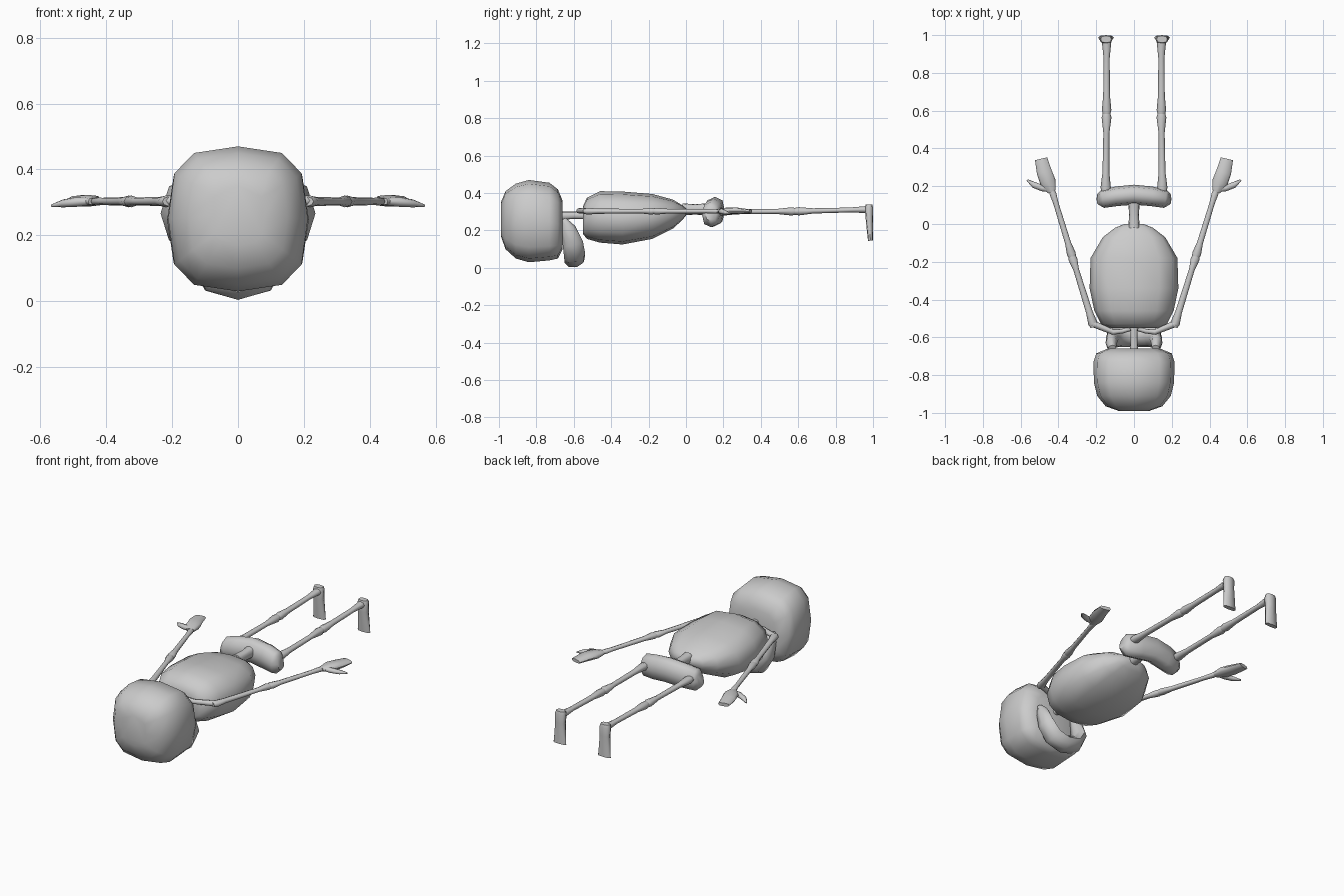
import bpy, bmesh, math
from mathutils import Vector

bone = bpy.data.materials.new("pale grey")
bone.diffuse_color = (0.6, 0.6, 0.6, 1)


def loft(name, rings, sides=12, power=2.0, mirror=False):
    """Skin superelliptic rings given as (centre, half-axis u, half-axis v)."""
    bm = bmesh.new()
    loops = []
    for c, u, v in rings:
        loop = []
        for i in range(sides):
            a = 2 * math.pi * i / sides
            p = [math.copysign(abs(t) ** (2 / power), t) if abs(t) > 1e-6 else 0
                 for t in (math.cos(a), math.sin(a))]
            loop.append(bm.verts.new(Vector(c) + u * p[0] + v * p[1]))
        loops.append(loop)
    for a, b in zip(loops, loops[1:]):
        for i in range(sides):
            j = (i + 1) % sides
            bm.faces.new((a[i], a[j], b[j], b[i]))
    bm.faces.new(loops[0])
    bm.faces.new(loops[-1])
    bmesh.ops.recalc_face_normals(bm, faces=bm.faces)
    me = bpy.data.meshes.new(name)
    bm.to_mesh(me)
    bm.free()
    me.materials.append(bone)
    ob = bpy.data.objects.new(name, me)
    bpy.context.collection.objects.link(ob)
    if mirror:
        ob.modifiers.new("Mirror", 'MIRROR')
    bpy.ops.object.select_all(action='DESELECT')
    bpy.context.view_layer.objects.active = ob
    ob.select_set(True)
    bpy.ops.object.shade_smooth_by_angle(angle=math.radians(60))
    return ob


def body(name, rows, power):
    """Symmetrical body along y; rows are (y, half width, z low, z high)."""
    rings = [((0, y, (a + b) / 2), Vector((w, 0, 0)), Vector((0, 0, (b - a) / 2)))
             for y, w, a, b in rows]
    return loft(name, rings, 12, power)


def tube(name, rows, up=(0, 0, 1), sides=8, power=2.0, mirror=False):
    """Tube through rows of (point, half width, half height)."""
    pts = [Vector(r[0]) for r in rows]
    rings = []
    for i, (p, w, h) in enumerate(rows):
        d = (pts[min(i + 1, len(pts) - 1)] - pts[max(i - 1, 0)]).normalized()
        side = d.cross(Vector(up)).normalized()
        rings.append((p, side * w, side.cross(d).normalized() * h))
    return loft(name, rings, sides, power, mirror)


def limb(name, a, b, profile):
    """Straight bone from a to b; profile is (fraction, half width, half height)."""
    a, b = Vector(a), Vector(b)
    tube(name, [(a.lerp(b, t), w, h) for t, w, h in profile], mirror=True)


# Skull and rib cage
body("skull", [(-0.99, 0.08, 0.17, 0.35), (-0.965, 0.15, 0.10, 0.41),
               (-0.91, 0.195, 0.05, 0.45), (-0.84, 0.212, 0.03, 0.47),
               (-0.73, 0.215, 0.04, 0.455), (-0.685, 0.20, 0.05, 0.42),
               (-0.66, 0.14, 0.10, 0.36)], 3.0)
body("rib_cage", [(-0.55, 0.13, 0.18, 0.33), (-0.53, 0.175, 0.155, 0.375),
                  (-0.46, 0.21, 0.135, 0.41), (-0.34, 0.235, 0.125, 0.408),
                  (-0.18, 0.23, 0.155, 0.395), (-0.07, 0.165, 0.21, 0.365),
                  (-0.02, 0.10, 0.255, 0.335), (0, 0.05, 0.28, 0.32)], 2.5)

# Horseshoe jaw
half = [((-0.115, -0.655, 0.26), 0.02, 0.015), ((-0.12, -0.63, 0.21), 0.03, 0.04),
        ((-0.115, -0.605, 0.13), 0.035, 0.055), ((-0.075, -0.595, 0.065), 0.042, 0.058)]
flip = [((-p[0], p[1], p[2]), w, h) for p, w, h in reversed(half)]
tube("jaw", half + [((0, -0.595, 0.045), 0.042, 0.058)] + flip, up=(0, 0.95, 0.3))

# Neck and lower spine
body("neck", [(-0.68, 0.022, 0.255, 0.30), (-0.60, 0.018, 0.262, 0.30),
              (-0.53, 0.022, 0.26, 0.30)], 2.5)
body("lower_spine", [(-0.02, 0.03, 0.28, 0.345), (0.05, 0.026, 0.285, 0.34),
                     (0.11, 0.03, 0.28, 0.345)], 2.5)

# Curved pelvis
pelvis = [(0.19, 0.133, 0.29, 0.03, 0.04), (0.165, 0.133, 0.285, 0.048, 0.068),
          (0.09, 0.147, 0.295, 0.052, 0.075)]
left = [((-x, y, z), w, h) for x, y, z, w, h in pelvis]
right = [((x, y, z), w, h) for x, y, z, w, h in reversed(pelvis)]
tube("pelvis", left + [((0, 0.155, 0.305), 0.053, 0.075)] + right, power=2.4)

# Collar bones and arms
tube("collar_bone", [((0.02, -0.555, 0.305), 0.012, 0.012), ((0.06, -0.567, 0.305), 0.012, 0.012),
                     ((0.11, -0.573, 0.305), 0.014, 0.014), ((0.22, -0.527, 0.305), 0.018, 0.016)],
     mirror=True)
limb("upper_arm", (0.212, -0.545, 0.303), (0.33, -0.165, 0.303),
     [(0, 0.018, 0.014), (0.05, 0.025, 0.018), (0.2, 0.018, 0.014),
      (0.8, 0.015, 0.012), (0.95, 0.024, 0.018), (1, 0.016, 0.014)])
limb("forearm", (0.325, -0.18, 0.303), (0.435, 0.18, 0.303),
     [(0, 0.018, 0.014), (0.06, 0.024, 0.018), (0.22, 0.016, 0.013),
      (0.8, 0.014, 0.011), (0.95, 0.018, 0.013), (1, 0.013, 0.01)])

# Flat hands and thumbs
tube("palm", [((0.435, 0.17, 0.303), 0.021, 0.011), ((0.455, 0.22, 0.305), 0.042, 0.018),
              ((0.475, 0.275, 0.305), 0.040, 0.017), ((0.492, 0.345, 0.302), 0.033, 0.01)],
     power=3, mirror=True)
tube("thumb", [((0.435, 0.18, 0.303), 0.012, 0.01), ((0.485, 0.19, 0.302), 0.017, 0.015),
               ((0.53, 0.207, 0.297), 0.016, 0.012), ((0.565, 0.233, 0.29), 0.005, 0.004)],
     mirror=True)

# Legs
limb("thigh", (0.15, 0.17, 0.30), (0.145, 0.585, 0.302),
     [(0, 0.024, 0.018), (0.06, 0.027, 0.021), (0.25, 0.018, 0.014),
      (0.75, 0.016, 0.013), (0.95, 0.026, 0.022), (1, 0.02, 0.018)])
limb("shin", (0.145, 0.58, 0.302), (0.145, 0.975, 0.312),
     [(0, 0.02, 0.018), (0.06, 0.025, 0.022), (0.25, 0.018, 0.014),
      (0.75, 0.016, 0.013), (0.95, 0.024, 0.018), (1, 0.024, 0.018)])

# Feet with toes pointing down
tube("foot", [((0.148, 0.978, 0.338), 0.028, 0.018), ((0.148, 0.978, 0.32), 0.034, 0.022),
              ((0.148, 0.98, 0.27), 0.031, 0.020), ((0.148, 0.983, 0.2), 0.038, 0.016),
              ((0.148, 0.986, 0.145), 0.042, 0.013)],
     up=(0, 1, 0), power=3, mirror=True)
